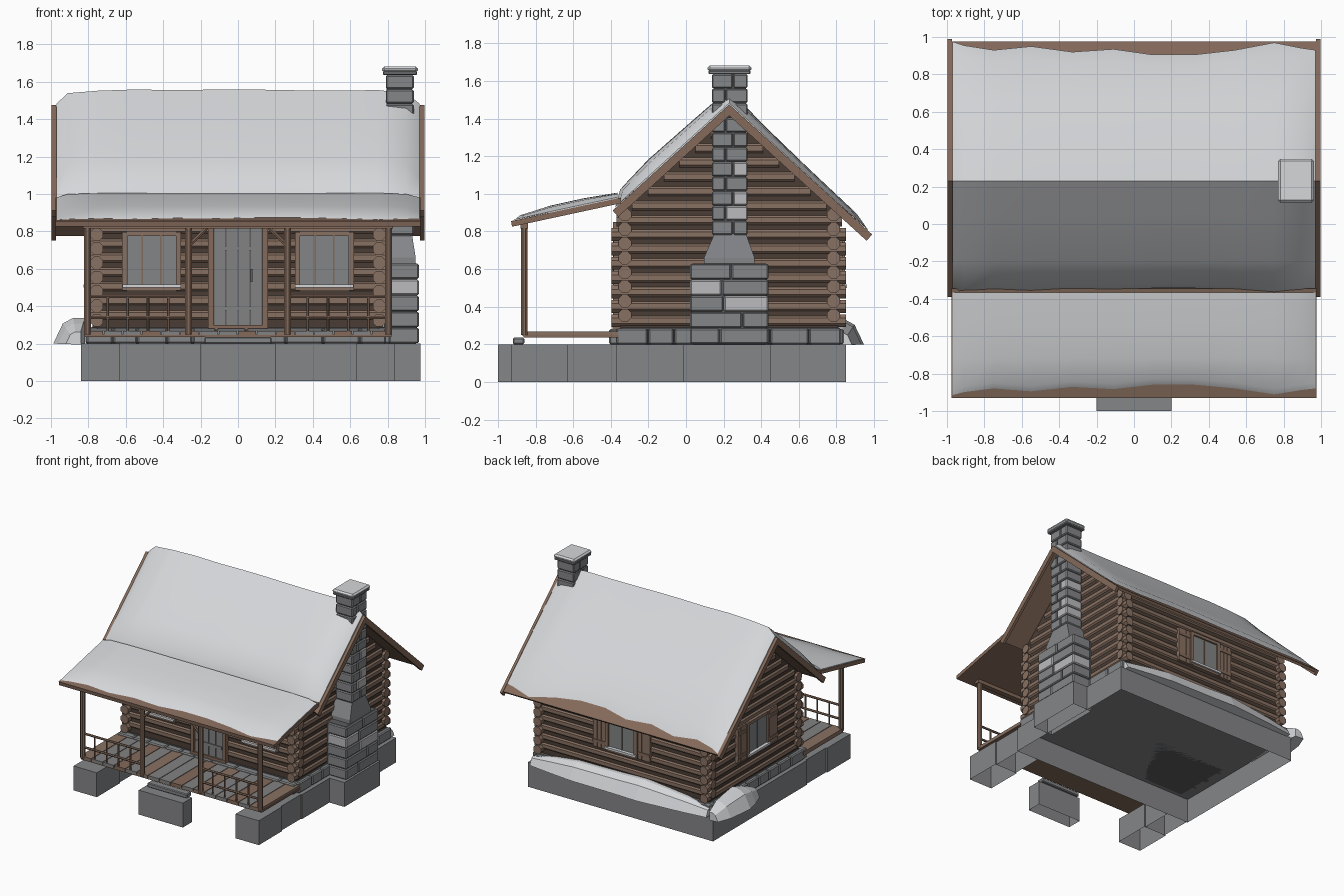
import bpy, bmesh, math, random
from mathutils import Matrix, Vector

random.seed(4)
cube = bpy.data.objects.get("Cube")
if cube:
    bpy.data.objects.remove(cube)


def material(name, r, g, b):
    m = bpy.data.materials.new(name)
    m.use_nodes = True
    m.diffuse_color = (r, g, b, 1)
    m.node_tree.nodes["Principled BSDF"].inputs["Base Color"].default_value = (r, g, b, 1)
    return m


WOOD = material("log wood", .25, .165, .123)
DARK = material("dark wood", .07, .048, .036)
TRIM = material("trim wood", .23, .143, .102)
GREY = material("weathered planks", .225, .225, .225)
STONE = material("grey stone", .235, .24, .25)
MORTAR = material("dark mortar", .11, .112, .116)
PALE = material("pale stone", .5, .5, .52)
SNOW = material("snow", .67, .68, .7)
GLASS = material("window glass", .225, .235, .24)


class Part:
    """Collects simple solids into one named object."""

    def __init__(self, name, M=None):
        self.name, self.bm, self.mats = name, bmesh.new(), []
        self.M = M or Matrix()

    def paint(self, faces, mat):
        if mat not in self.mats:
            self.mats.append(mat)
        for f in faces:
            f.material_index = self.mats.index(mat)

    def box(self, lo, hi, mat, hollow=False):
        lo, hi = Vector(lo), Vector(hi)
        M = self.M @ Matrix.Translation((lo + hi) / 2) @ Matrix.Diagonal((*(hi - lo), 1))
        verts = bmesh.ops.create_cube(self.bm, size=1, matrix=M)["verts"]
        faces = {f for v in verts for f in v.link_faces}
        self.paint(faces, mat)
        if hollow:
            low = min(faces, key=lambda f: f.calc_center_median().z)
            bmesh.ops.delete(self.bm, geom=[low], context='FACES_ONLY')

    def log(self, a, b, r, mat, sides=8):
        a, b = Vector(a), Vector(b)
        M = self.M @ Matrix.Translation((a + b) / 2) @ (b - a).to_track_quat('Z', 'Y').to_matrix().to_4x4()
        M = M @ Matrix.Rotation(math.pi / sides, 4, 'Z')
        verts = bmesh.ops.create_cone(self.bm, cap_ends=True, segments=sides, radius1=r, radius2=r,
                                      depth=(b - a).length, matrix=M)["verts"]
        self.paint({f for v in verts for f in v.link_faces}, mat)

    def loft(self, sections, mat):
        rows = [[self.bm.verts.new(p) for p in s] for s in sections]
        n = len(rows[0])
        faces = [self.bm.faces.new((p[i], p[(i + 1) % n], q[(i + 1) % n], q[i]))
                 for p, q in zip(rows, rows[1:]) for i in range(n)]
        faces += [self.bm.faces.new(rows[0][::-1]), self.bm.faces.new(rows[-1])]
        self.paint(faces, mat)

    def prism(self, profile, x0, x1, mat):
        self.loft([[(x, y, z) for y, z in profile] for x in (x0, x1)], mat)

    def done(self, bevel=0, smooth=False):
        bmesh.ops.recalc_face_normals(self.bm, faces=self.bm.faces)
        mesh = bpy.data.meshes.new(self.name)
        self.bm.to_mesh(mesh)
        self.bm.free()
        for m in self.mats:
            mesh.materials.append(m)
        ob = bpy.data.objects.new(self.name, mesh)
        bpy.context.collection.objects.link(ob)
        if bevel:
            mod = ob.modifiers.new("soft edges", 'BEVEL')
            mod.width, mod.segments = bevel, 1
        if smooth:
            bpy.ops.object.select_all(action='DESELECT')
            ob.select_set(True)
            bpy.context.view_layer.objects.active = ob
            bpy.ops.object.shade_smooth_by_angle(angle=math.radians(35))


RIDGE = .23


def roof_z(y, drop=0):
    return 1.475 - drop - .91 * abs(y - RIDGE)


def chevron(y0, y1, top, bottom):
    cut = (bottom - top) / 2
    return [(y, roof_z(y, top)) for y in (y0, RIDGE, y1)] + \
           [(y, roof_z(y, bottom)) for y in (y1 - cut, RIDGE, y0 + cut)]


# Footings, open underneath
p = Part("footing")
p.box((-.84, -.37, 0), (.84, .85, .2), STONE, True)
p.box((.8, -.015, 0), (.975, .45, .2), STONE, True)
p.box((-.2, -1, 0), (.2, -.88, .2), STONE, True)
for s in (-1, 1):
    x0, x1 = sorted((s * .63, s * .84))
    p.box((x0, -.93, 0), (x1, -.63, .2), STONE, True)
    p.box((x0 + .01, -.63, 0), (x1 - .01, -.37, .2), STONE, True)
p.done()
p = Part("doorstep")
p.box((-.18, -.92, .2), (.18, -.86, .235), STONE)
p.done(.006)

# Foundation stone course
p = Part("foundation_stones")
p.box((-.79, -.35, .2), (.79, .82, .29), MORTAR)
for s in (-1, 1):
    x = -.81
    while x < .78:
        e = min(x + random.uniform(.12, .22), .81)
        y = (-.36, .83)[s > 0]
        p.box((x, y - .05, .2), (e - .004, y + .01, .28), STONE)
        x = e
    y = -.37
    while y < .8:
        e = min(y + random.uniform(.12, .22), .84)
        p.box((s * .78 - .035, y, .2), (s * .78 + .035, e - .004, .285), STONE)
        y = e
p.done(.008)

# Dark chinking core and round logs
p = Part("wall_core")
p.prism([(-.349, .285), (.809, .285), (.809, roof_z(.809, .03)), (RIDGE, roof_z(RIDGE, .03)),
         (-.349, roof_z(-.349, .03))], -.778, .778, DARK)
p.done()
PITCH, R = .0765, .037
p = Part("wall_logs")
for i in range(15):
    z = .325 + i * PITCH
    half = (roof_z(RIDGE, .035) - z - R * .9) / .91
    if half > .02:
        for x in (-.755, .755):
            p.log((x, max(-.395, RIDGE - half), z), (x, min(.85, RIDGE + half), z), R, WOOD)
    if i < 8:
        for y in (-.325, .785):
            p.log((-.8, y, z + PITCH / 2 - .01), (.8, y, z + PITCH / 2 - .01), R, WOOD)
p.done()

# Roof boards, barge boards, porch roof
p = Part("roof_boards")
p.prism(chevron(-.38, .975, .006, .034), -.975, .975, TRIM)
p.done()
p = Part("barge_boards")
for x in (-.985, .985):
    p.prism(chevron(-.39, .99, 0, .06), x - .011, x + .011, TRIM)
p.done()
p = Part("porch_roof")
p.prism([(-.93, .855), (-.345, .98), (-.345, .95), (-.925, .825)], -.975, .975, TRIM)
p.done()

# Snow blankets with ragged eaves
STATIONS = [(-.97, 0), (-.91, .02), (-.75, .045), (-.55, .025), (-.33, .055), (-.11, .04), (.1, .07),
            (.32, .07), (.54, .045), (.75, .005), (.9, .035), (.97, .045)]
main, porch = [], []
for x, ragged in STATIONS:
    k = .1 if abs(x) > .95 else .8 if abs(x) > .88 else random.uniform(.92, 1.06)
    front, back = -.378 + ragged * .5, .975 - ragged
    top = [(front, .004), (front + .025, .075 * k), (-.2, .095 * k), (.05, .088 * k), (RIDGE, .08 * k),
           (.4, .055 * k), (.65, .042 * k), (back - .06, .035 * k), (back, .004)]
    main.append([(x, y, roof_z(y) + t) for y, t in top] + [(x, RIDGE, roof_z(RIDGE, .02))])
    edge = -.915 + ragged * .8
    top = [(edge, 0), (edge + .03, .018 * k), (-.72, .033 * k), (-.55, .034 * k), (-.365, .026 * k), (-.365, -.01)]
    porch.append([(x, y, .858 + .214 * (y + .93) + t) for y, t in top])
p = Part("roof_snow")
p.loft(main, SNOW)
p.done(smooth=True)
p = Part("porch_snow")
p.loft(porch, SNOW)
p.done(smooth=True)


# Snow drifts against the walls
def drift(name, start, end, place, steps=9):
    rows = []
    for i in range(steps):
        u = i / (steps - 1)
        h = math.sin(math.pi * (.08 + .84 * u)) ** .5 * random.uniform(.92, 1.04)
        a = start + (end - start) * u
        rows.append([place(a, d * h, .195 + z * h)
                     for d, z in ((-.04, 0), (.125, .005), (.075, .11), (.02, .14), (-.04, .14))])
    d = Part(name)
    d.loft(rows, SNOW)
    d.done()


drift("back_snow_drift", -.8, .8, lambda a, d, z: (a, .822 + d, z))
drift("left_snow_drift", .36, .9, lambda a, d, z: (-.86 - d, a, z), 6)

# Stone chimney
p = Part("chimney_stones")
p.box((.78, .03, .2), (.957, .43, .63), MORTAR)
p.box((.795, .145, .63), (.93, .32, 1.636), MORTAR)
for i in range(5):
    z, cut = .2 + i * .086, (.18, .3, .2, .19, .24)[i]
    for a, b, tone in ((.02, cut, i == 3), (cut, .44, i == 2)):
        p.box((.8, a + .002, z + .002), (.967, b - .002, z + .084), PALE if tone else STONE)
for i in range(11):
    z, cut = .78 + i * .078, (.25, .21)[i % 2]
    for a, b, tone in ((.135, cut, False), (cut, .33, i in (1, 2, 4))):
        p.box((.79, a + .002, z + .002), (.94, b - .002, z + .076), PALE if tone else STONE)
p.done(.007)
p = Part("chimney_shoulder")
p.loft([[(.78, a, z), (x, a, z), (x, b, z), (.78, b, z)]
        for z, x, a, b in ((.63, .95, .095, .365), (.66, .95, .095, .365), (.785, .93, .15, .32))], STONE)
p.done()
p = Part("chimney_cap")
p.box((.775, .12, 1.636), (.957, .343, 1.656), STONE)
p.done(.005)
p = Part("chimney_snow")
p.box((.77, .115, 1.65), (.962, .348, 1.682), SNOW)
p.done(.012)

# Porch deck, posts and railings
p = Part("porch_deck")
for i in range(16):
    x = -.82 + i * .1025
    p.box((x, -.87, .245), (x + .097, -.35, .268), (WOOD, GREY, GREY, TRIM, GREY)[i % 5])
p.box((-.82, -.865, .235), (.82, -.36, .248), TRIM)
p.done()
p = Part("porch_posts")
for x in (-.805, -.265, .265, .805):
    p.log((x, -.86, .25), (x, -.86, .85), .02, TRIM)
p.box((-.83, -.88, .815), (.83, -.84, .845), TRIM)
for s in (-1, 1):
    p.log((s * .265, -.86, .72), (s * .165, -.86, .82), .01, TRIM, 6)
p.done()
p = Part("porch_railing")
for s in (-1, 1):
    for z in (.34, .452):
        p.log((s * .265, -.86, z), (s * .805, -.86, z), .009, TRIM, 6)
    for i in range(1, 5):
        x = s * (.265 + .108 * i)
        p.log((x, -.86, .26), (x, -.86, .45), .007, TRIM, 6)
p.done()


# Windows: local -y is outward, w is half the glass width
def window(name, M, w, z0, z1, mullions, shutters):
    q = Part(name, M)
    q.box((-w, -.045, z0), (w, 0, z1), GLASS)
    for s in (-1, 1):
        q.box((s * (w + .013) - .014, -.06, z0 - .02), (s * (w + .013) + .014, 0, z1 + .022), WOOD)
        if shutters:
            for k in range(3):
                c = s * (w + .047 + k * .038)
                q.box((c - .017, -.05, z0 - .02), (c + .017, -.02, z1 + .02), WOOD)
            for z in (z0 + .03, z1 - .03):
                q.box((s * (w + .085) - .055, -.056, z - .012), (s * (w + .085) + .055, -.03, z + .012), TRIM)
    for z in (z0 - .012, z1 + .012):
        q.box((-w, -.058, z - .012), (w, 0, z + .012), WOOD)
    for x in mullions:
        q.box((x - .004, -.05, z0), (x + .004, -.03, z1), TRIM)
    q.box((-w - .025, -.072, z0 - .006), (w + .025, -.03, z0 + .012), SNOW)
    q.done()


def facing(x, y, degrees):
    return Matrix.Translation((x, y, 0)) @ Matrix.Rotation(math.radians(degrees), 4, 'Z')


window("front_right_window", facing(-.462, -.325, 0), .131, .505, .775, (-.05, .05), False)
window("front_left_window", facing(.462, -.325, 0), .131, .505, .775, (-.05, .05), False)
window("back_window", facing(0, .785, 180), .118, .505, .75, (0,), True)
window("side_window", facing(-.755, .22, -90), .118, .505, .75, (0,), True)

# Plank door
p = Part("door")
p.box((-.13, -.37, .28), (.13, -.32, .83), MORTAR)
for i in range(4):
    x = -.13 + i * .065
    p.box((x + .004, -.378, .3), (x + .061, -.35, .82), GREY)
for z in (.39, .71):
    p.box((-.12, -.385, z - .012), (.12, -.37, z + .012), GREY)
p.box((.068, -.395, .53), (.078, -.37, .6), MORTAR)
for s in (-1, 1):
    p.box((s * .145 - .015, -.388, .268), (s * .145 + .015, -.32, .84), TRIM)
p.box((-.16, -.388, .82), (.16, -.32, .85), TRIM)
p.box((-.16, -.39, .268), (.16, -.32, .3), TRIM)
p.done()
